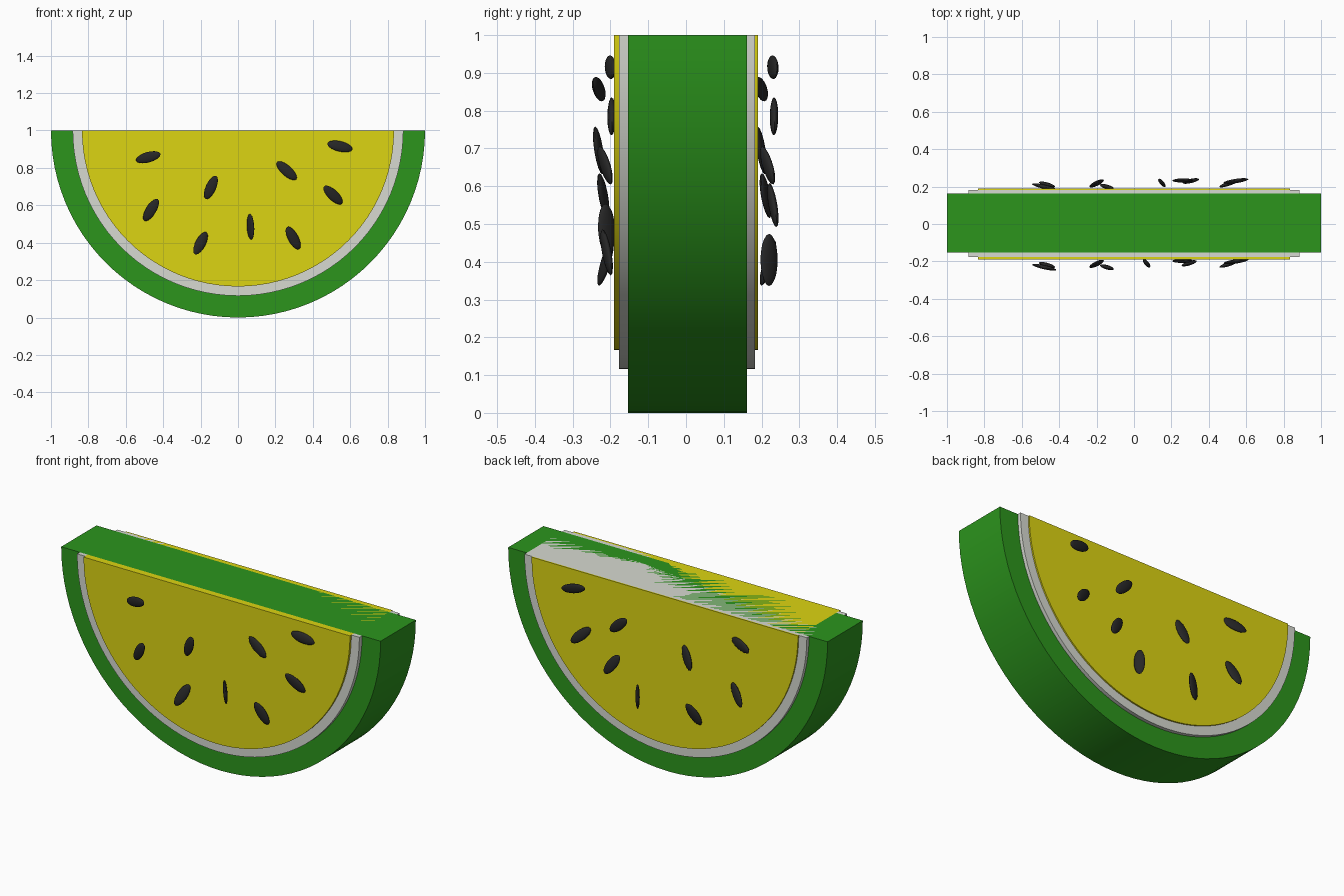
import bpy, bmesh
from math import cos, sin, pi, radians
from mathutils import Matrix

if "Cube" in bpy.data.objects:
    bpy.data.objects.remove(bpy.data.objects["Cube"])


def material(name, rgb):
    m = bpy.data.materials.new(name)
    m.diffuse_color = (*rgb, 1)
    m.use_nodes = True
    m.node_tree.nodes["Principled BSDF"].inputs["Base Color"].default_value = m.diffuse_color
    return m


GREEN = material("green", (0.025, 0.30, 0.012))
WHITE = material("white", (0.68, 0.70, 0.64))
YELLOW = material("yellow", (0.72, 0.66, 0.006))
BLACK = material("black", (0.02, 0.02, 0.02))


def finish(name, bm, mat, angle):
    bmesh.ops.recalc_face_normals(bm, faces=bm.faces)
    me = bpy.data.meshes.new(name)
    bm.to_mesh(me)
    bm.free()
    me.materials.append(mat)
    ob = bpy.data.objects.new(name, me)
    bpy.context.collection.objects.link(ob)
    bpy.ops.object.select_all(action='DESELECT')
    ob.select_set(True)
    bpy.context.view_layer.objects.active = ob
    bpy.ops.object.shade_smooth_by_angle(angle=radians(angle))
    return ob


def half_disc(name, radius, y0, y1, mat, n=48):
    """Half disc hanging below z = 1, extruded from y0 to y1."""
    bm = bmesh.new()
    ring = [bm.verts.new((-radius * cos(pi * i / n), y0, 1 - radius * sin(pi * i / n)))
            for i in range(n + 1)]
    face = bm.faces.new(ring)
    ext = bmesh.ops.extrude_face_region(bm, geom=[face])
    moved = [g for g in ext["geom"] if isinstance(g, bmesh.types.BMVert)]
    bmesh.ops.translate(bm, verts=moved, vec=(0, y1 - y0, 0))
    return finish(name, bm, mat, 30)


# nested layers of the slice
half_disc("rind", 1.0, -0.153, 0.162, GREEN)
half_disc("pith", 0.884, -0.177, 0.182, WHITE)
half_disc("flesh", 0.834, -0.19, 0.19, YELLOW)


def seed(name, x, y, z, roll, yaw, tilt):
    """Flat oval seed: roll in the cut face, then tilt and yaw out of it."""
    rot = (Matrix.Rotation(radians(yaw), 4, 'Z') @ Matrix.Rotation(radians(tilt), 4, 'X')
           @ Matrix.Rotation(radians(-roll), 4, 'Y'))
    bm = bmesh.new()
    bmesh.ops.create_uvsphere(
        bm, u_segments=16, v_segments=10, radius=1,
        matrix=Matrix.Translation((x, y, z)) @ rot @ Matrix.Diagonal((0.069, 0.011, 0.028, 1)))
    finish(name, bm, BLACK, 40)


# seeds: x, y, z, roll, yaw, tilt
shared = [
    (-0.48, -0.231, 0.857, 15, -12, 3),
    (-0.145, -0.231, 0.695, 65, -10, 5),
    (-0.465, -0.219, 0.575, 57, -12, 4),
    (-0.20, -0.213, 0.397, 60, 15, -10),
    (0.26, -0.197, 0.785, -42, 3, -3),
    (0.545, -0.20, 0.915, -13, 10, -8),
    (0.508, -0.214, 0.655, -42, 15, 5),
]
front_only = [(0.067, -0.21, 0.485, 90, -50, 4), (0.295, -0.21, 0.425, -60, 12, 5)]
back_only = [(0.149, -0.21, 0.405, 90, -50, 0), (0.303, -0.20, 0.55, -55, 8, 5)]
for i, s in enumerate(shared + front_only):
    seed(f"front_seed_{i + 1}", *s)
for i, (x, y, z, *r) in enumerate(shared + back_only):
    seed(f"back_seed_{i + 1}", x, y + 0.43, z, *r)
